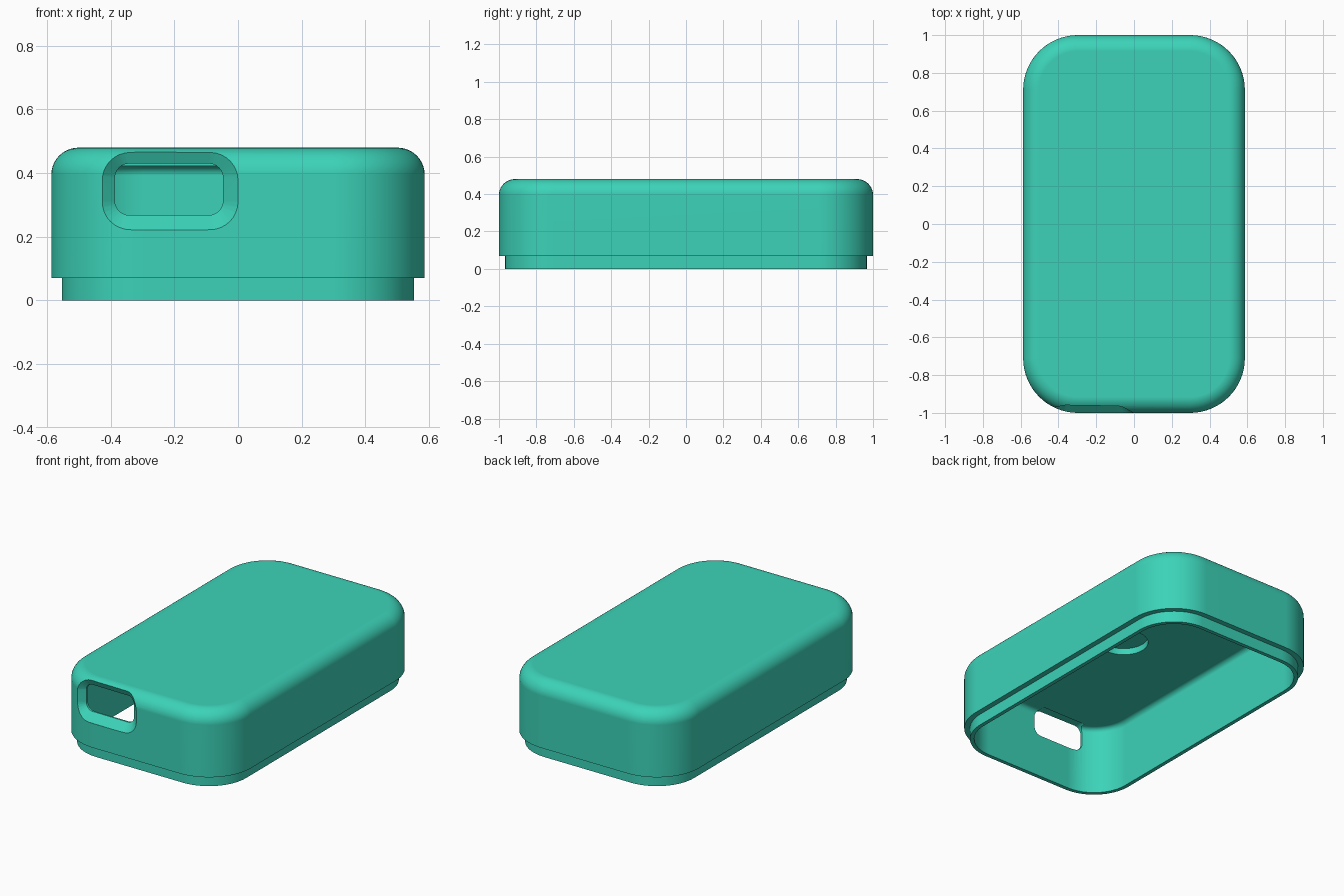
import bpy, bmesh, math

if "Cube" in bpy.data.objects:
    bpy.data.objects.remove(bpy.data.objects["Cube"])

HX, HY, R = 0.587, 1.0, 0.29      # outer half sizes and plan corner radius
TOP, FIL = 0.48, 0.085            # height and top edge fillet
LIP, LIP_H = 0.033, 0.07          # lip setback and height
WALL, CEIL = 0.057, 0.422         # wall thickness and cavity ceiling


def rounded_rect(cx, cy, hx, hy, r, segs):
    """Counter-clockwise 2D outline of a rounded rectangle."""
    pts = []
    for q, (sx, sy) in enumerate([(1, 1), (-1, 1), (-1, -1), (1, -1)]):
        for i in range(segs + 1):
            a = math.pi / 2 * (q + i / segs)
            pts.append((cx + sx * (hx - r) + r * math.cos(a),
                        cy + sy * (hy - r) + r * math.sin(a)))
    return pts


def loft(name, loops, triangulate=False):
    """Closed skin through a list of equal-length point loops."""
    bm = bmesh.new()
    rings = [[bm.verts.new(p) for p in loop] for loop in loops]
    n = len(rings[0])
    for a, b in zip(rings, rings[1:]):
        for i in range(n):
            j = (i + 1) % n
            bm.faces.new((a[i], a[j], b[j], b[i]))
    bm.faces.new(rings[0])
    bm.faces.new(rings[-1])
    bmesh.ops.recalc_face_normals(bm, faces=bm.faces)
    if triangulate:
        bmesh.ops.triangulate(bm, faces=bm.faces)
    mesh = bpy.data.meshes.new(name)
    bm.to_mesh(mesh)
    bm.free()
    obj = bpy.data.objects.new(name, mesh)
    bpy.context.collection.objects.link(obj)
    return obj


def front_y(x, z):
    """Depth of the outer front surface at a given x and z."""
    dz = max(0.0, z - (TOP - FIL))
    rad = R - FIL + math.sqrt(FIL ** 2 - dz ** 2)
    dx = max(0.0, abs(x) - (HX - R))
    return -(HY - R) - math.sqrt(rad ** 2 - dx ** 2)


# shell section as (inset, height): cavity, lip, outer wall, top fillet
section = []
inner_fil = 0.03
for i in range(7):
    a = math.pi / 2 * (1 - i / 6)
    section.append((WALL + inner_fil * (1 - math.cos(a)),
                    CEIL - inner_fil * (1 - math.sin(a))))
section += [(WALL, 0), (LIP, 0), (LIP, LIP_H), (0, LIP_H)]
for i in range(11):
    a = math.pi / 2 * i / 10
    section.append((FIL * (1 - math.cos(a)), TOP - FIL * (1 - math.sin(a))))
shell = loft("case_shell", [
    [(x, y, z) for x, y in rounded_rect(0, 0, HX - t, HY - t, R - t, 16)]
    for t, z in section])

# port opening with a chamfer that follows the curved front
hole = rounded_rect(-0.217, 0.349, 0.17, 0.081, 0.045, 8)
rim = rounded_rect(-0.2135, 0.3435, 0.2135, 0.1215, 0.088, 8)
hole3 = [(x, front_y(x, z) + 0.046, z) for x, z in hole]
rim3 = [(x, front_y(x, z), z) for x, z in rim]
rim3 = [tuple(p + 0.02 * (p - q) for p, q in zip(a, b)) for a, b in zip(rim3, hole3)]
port = loft("port_cutter", [
    [(x, -1.2, z) for x, y, z in rim3], rim3, hole3,
    [(x, -0.885, z) for x, z in hole]], True)

# round pocket in the cavity ceiling
circle = [(0.06 + 0.14 * math.cos(math.tau * i / 48),
           -0.02 + 0.14 * math.sin(math.tau * i / 48)) for i in range(48)]
pocket = loft("pocket_cutter", [[(x, y, z) for x, y in circle] for z in (0.3, 0.462)])

bpy.context.view_layer.objects.active = shell
shell.select_set(True)
for cutter in (port, pocket):
    cutter.hide_render = True
    mod = shell.modifiers.new("cut", 'BOOLEAN')
    mod.operation, mod.solver, mod.object = 'DIFFERENCE', 'EXACT', cutter
    bpy.ops.object.modifier_apply(modifier=mod.name)
    bpy.data.objects.remove(cutter)

# smooth finish and colour
bpy.ops.object.shade_smooth_by_angle(angle=math.radians(28))
weighted = shell.modifiers.new("weighted_normals", 'WEIGHTED_NORMAL')
weighted.keep_sharp = True
teal = bpy.data.materials.new("teal")
teal.diffuse_color = (0.045, 0.65, 0.48, 1)
teal.use_nodes = True
teal.node_tree.nodes["Principled BSDF"].inputs["Base Color"].default_value = teal.diffuse_color
shell.data.materials.clear()
shell.data.materials.append(teal)
for p in shell.data.polygons:
    p.material_index = 0
